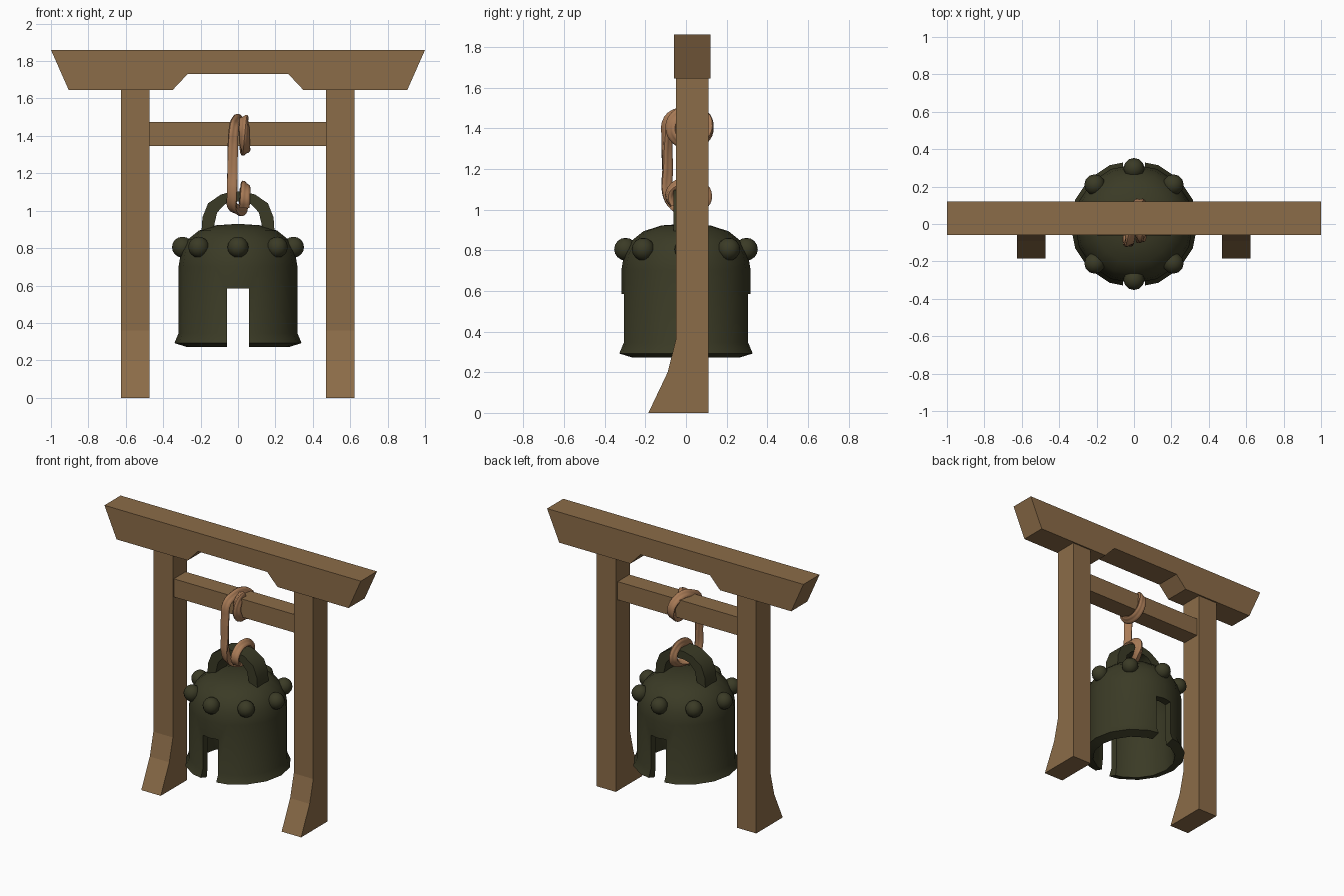
import bpy, bmesh
from math import sin, cos, pi, radians
from mathutils import Vector, Matrix

if "Cube" in bpy.data.objects:
    bpy.data.objects.remove(bpy.data.objects["Cube"], do_unlink=True)


def material(name, rgb):
    m = bpy.data.materials.new(name)
    m.use_nodes = True
    m.diffuse_color = (*rgb, 1)
    bsdf = next(n for n in m.node_tree.nodes if n.type == 'BSDF_PRINCIPLED')
    bsdf.inputs["Base Color"].default_value = (*rgb, 1)
    return m


WOOD = material("brown wood", (0.26, 0.15, 0.065))
BRONZE = material("dark green bronze", (0.043, 0.043, 0.019))
ROPE = material("tan rope", (0.40, 0.20, 0.095))


def finish(name, bm, mat):
    bmesh.ops.recalc_face_normals(bm, faces=bm.faces)
    me = bpy.data.meshes.new(name)
    bm.to_mesh(me)
    bm.free()
    me.materials.append(mat)
    ob = bpy.data.objects.new(name, me)
    bpy.context.collection.objects.link(ob)
    return ob


def activate(ob):
    bpy.ops.object.select_all(action='DESELECT')
    ob.select_set(True)
    bpy.context.view_layer.objects.active = ob


def smooth(ob, angle=35):
    activate(ob)
    bpy.ops.object.shade_smooth_by_angle(angle=radians(angle))


def prism(name, points, axis, lo, hi, mat):
    """Extrude a profile along x (points are y, z) or along y (points are x, z)."""
    bm = bmesh.new()
    place = (lambda a, b: (lo, a, b)) if axis == 'x' else (lambda a, b: (a, lo, b))
    face = bm.faces.new([bm.verts.new(place(a, b)) for a, b in points])
    new = bmesh.ops.extrude_face_region(bm, geom=[face])["geom"]
    d = hi - lo
    move = Vector((d, 0, 0)) if axis == 'x' else Vector((0, d, 0))
    bmesh.ops.translate(bm, vec=move, verts=[v for v in new if isinstance(v, bmesh.types.BMVert)])
    return finish(name, bm, mat)


def mirrored(half):
    return half + [(-x, z) for x, z in reversed(half)]


# Wooden frame
prism("top_beam", mirrored([(0.27, 1.73), (0.35, 1.645), (0.905, 1.645), (1.0, 1.86)]),
      'y', -0.06, 0.12, WOOD)
post = [(-0.185, 0), (0.11, 0), (0.11, 1.645), (-0.05, 1.645), (-0.05, 0.36), (-0.09, 0.2)]
for side, x in (("left", 0.47), ("right", -0.625)):
    prism(side + "_post", post, 'x', x, x + 0.152, WOOD)
prism("cross_bar", [(-0.04, 1.347), (0.09, 1.347), (0.09, 1.475), (-0.04, 1.475)],
      'x', -0.48, 0.475, WOOD)

# Bell body: hollow lathe with a slot through front and back
profile = [(0, 0.93), (0.12, 0.922), (0.21, 0.893), (0.27, 0.845), (0.305, 0.78), (0.318, 0.7),
           (0.318, 0.345), (0.34, 0.292), (0.275, 0.272), (0.265, 0.34), (0.265, 0.7),
           (0.2, 0.83), (0, 0.87)]
bm = bmesh.new()
verts = [bm.verts.new((r, 0, z)) for r, z in profile]
edges = [bm.edges.new(pair) for pair in zip(verts, verts[1:])]
bmesh.ops.spin(bm, geom=verts + edges, cent=(0, 0, 0), axis=(0, 0, 1), angle=2 * pi,
               steps=16, use_duplicate=False)
bmesh.ops.remove_doubles(bm, verts=bm.verts, dist=0.0005)
bell = finish("bell_body", bm, BRONZE)

cutter = prism("slot_cutter", [(-0.06, 0.2), (0.06, 0.2), (0.06, 0.585), (-0.06, 0.585)],
               'y', -0.5, 0.5, BRONZE)
cutter.hide_render = True
cut = bell.modifiers.new("slots", 'BOOLEAN')
cut.operation, cut.object, cut.solver = 'DIFFERENCE', cutter, 'EXACT'
activate(bell)
bpy.ops.object.modifier_apply(modifier=cut.name)
bpy.data.objects.remove(cutter, do_unlink=True)
smooth(bell)

# Round studs on the shoulder
bm = bmesh.new()
for i in range(8):
    a = i * pi / 4
    bmesh.ops.create_uvsphere(bm, u_segments=12, v_segments=8, radius=0.056,
                              matrix=Matrix.Translation((0.297 * cos(a), 0.297 * sin(a), 0.805)))
smooth(finish("bell_studs", bm, BRONZE))

# Arched handle
arch = [(0.195, 0.89), (0.19, 0.965), (0.16, 1.04), (0.09, 1.087), (0.03, 1.103)]
inside = [(0.03, 1.048), (0.07, 1.035), (0.112, 0.99), (0.135, 0.89)]
outline = arch + [(-x, z) for x, z in reversed(arch)] + \
    [(-x, z) for x, z in reversed(inside)] + inside
smooth(prism("bell_handle", outline, 'y', -0.062, 0.062, BRONZE))


# Rope: one wrap on the bar, a straight drop, one wrap on the handle
def wrap(cy, cz, ry, rz, steps):
    return [(x, cy + ry * cos(radians(d)), cz + rz * sin(radians(d))) for d, x in steps]


path = wrap(0.022, 1.405, 0.092, 0.083,
            [(100, 0.035), (140, 0.035), (180, 0.035), (225, 0.035), (270, 0.035), (315, 0.033),
             (360, 0.03), (405, 0.015), (450, -0.005), (485, -0.018)])
path += [(-0.027, -0.085, 1.44), (-0.03, -0.095, 1.35), (-0.03, -0.095, 1.2), (-0.03, -0.092, 1.08)]
path += wrap(0.01, 1.065, 0.088, 0.066,
             [(215, -0.028), (245, -0.01), (280, 0.015), (320, 0.033), (360, 0.035),
              (405, 0.035), (450, 0.035), (495, 0.035), (540, 0.035), (580, 0.035)])


def spline_curve(name, points, kind, closed):
    cu = bpy.data.curves.new(name, 'CURVE')
    cu.dimensions = '2D' if closed else '3D'
    sp = cu.splines.new(kind)
    sp.use_cyclic_u = closed
    pts = sp.bezier_points if kind == 'BEZIER' else sp.points
    pts.add(len(points) - 1)
    for i, (pt, co) in enumerate(zip(pts, points)):
        if kind == 'BEZIER':
            pt.co = co
            pt.handle_left_type = pt.handle_right_type = 'AUTO'
            pt.tilt = i * 0.25
        else:
            pt.co = (*co, 1)
    ob = bpy.data.objects.new(name, cu)
    bpy.context.collection.objects.link(ob)
    return ob


# Three-stranded cross-section
section = []
for i in range(18):
    a = i * pi / 9
    r = 0.025 + 0.006 * cos(3 * a)
    section.append((r * cos(a), r * sin(a), 0))
lobes = spline_curve("rope_section", section, 'POLY', True)
lobes.hide_render = True
rope = spline_curve("hanging_rope", path, 'BEZIER', False)
rope.data.resolution_u = 4
rope.data.bevel_mode = 'OBJECT'
rope.data.bevel_object = lobes
rope.data.use_fill_caps = True
rope.data.materials.append(ROPE)
activate(rope)
bpy.ops.object.convert(target='MESH')
rope = bpy.context.view_layer.objects.active
bpy.data.objects.remove(lobes, do_unlink=True)
smooth(rope, 40)
